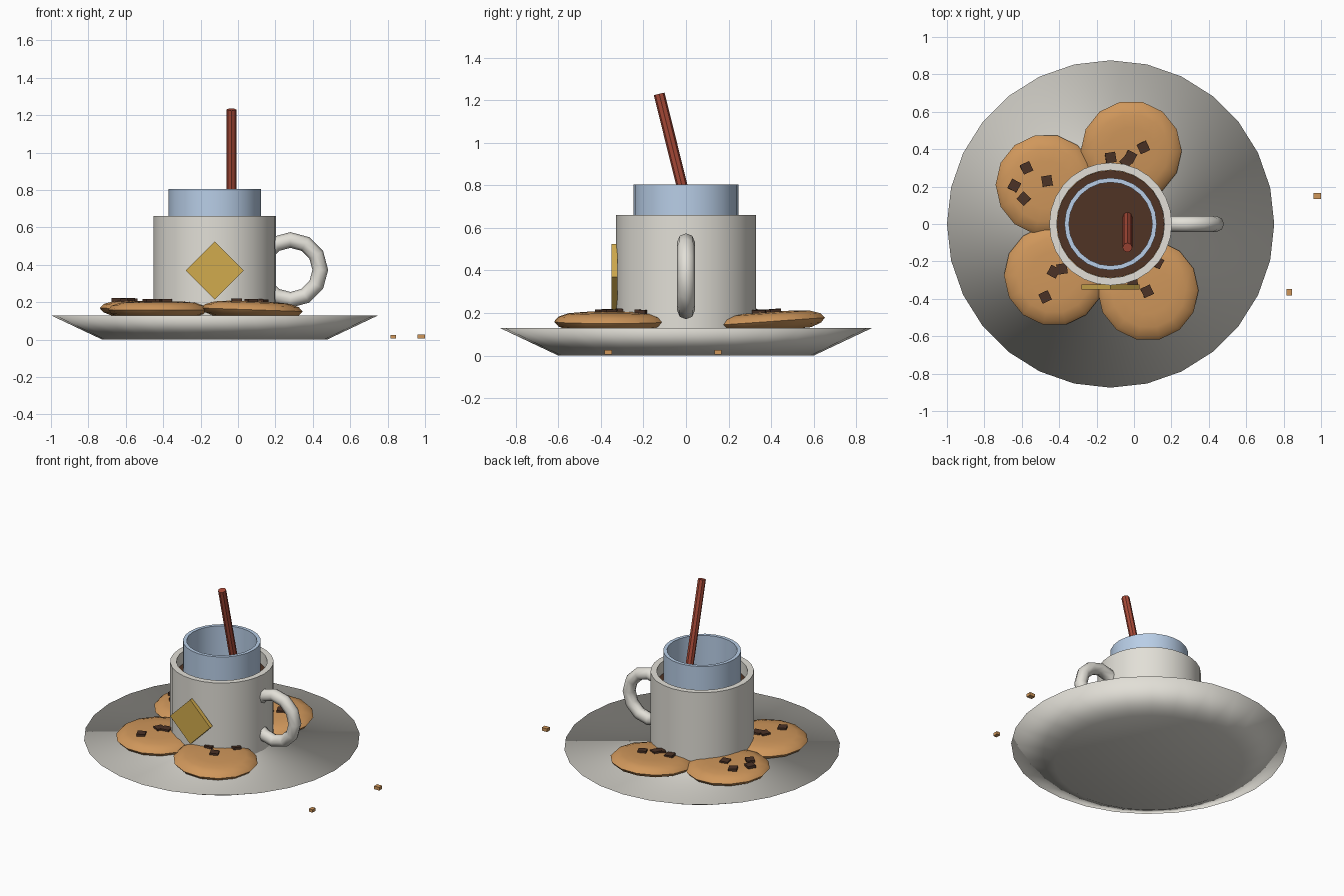
import bpy, bmesh, math
from mathutils import Vector

cube = bpy.data.objects.get("Cube")
if cube:
    bpy.data.objects.remove(cube, do_unlink=True)

CX = -0.125  # shared axis of plate, mug and glass


def material(name, r, g, b):
    m = bpy.data.materials.new(name)
    m.use_nodes = True
    m.diffuse_color = (r, g, b, 1)
    m.node_tree.nodes["Principled BSDF"].inputs["Base Color"].default_value = (r, g, b, 1)
    return m


china = material("warm white china", 0.76, 0.74, 0.68)
glass_blue = material("pale blue", 0.50, 0.64, 0.83)
coffee_brown = material("coffee brown", 0.08, 0.034, 0.018)
chocolate = material("dark chocolate", 0.07, 0.032, 0.019)
dough = material("golden dough", 0.63, 0.31, 0.105)
mustard = material("mustard yellow", 0.64, 0.41, 0.075)
cinnamon = material("cinnamon red", 0.40, 0.07, 0.04)


def finish(name, mat, angle=None):
    """Name and colour the active object; smooth it up to an angle."""
    ob = bpy.context.object
    ob.name = name
    ob.data.name = name
    ob.data.materials.append(mat)
    if angle:
        bpy.ops.object.shade_smooth_by_angle(angle=math.radians(angle))
    return ob


def lathe(name, profile, sides, mat, loc, rot=(0, 0, 0), angle=40):
    """Spin a (radius, height) profile around z."""
    bm = bmesh.new()
    verts = [bm.verts.new((r, 0, z)) for r, z in profile]
    edges = [bm.edges.new(pair) for pair in zip(verts, verts[1:])]
    bmesh.ops.spin(bm, geom=verts + edges, cent=(0, 0, 0), axis=(0, 0, 1),
                   angle=math.tau, steps=sides)
    bmesh.ops.remove_doubles(bm, verts=bm.verts, dist=1e-4)
    bmesh.ops.recalc_face_normals(bm, faces=bm.faces)
    mesh = bpy.data.meshes.new(name)
    bm.to_mesh(mesh)
    bm.free()
    ob = bpy.data.objects.new(name, mesh)
    bpy.context.collection.objects.link(ob)
    bpy.ops.object.select_all(action='DESELECT')
    ob.select_set(True)
    bpy.context.view_layer.objects.active = ob
    ob.location = loc
    ob.rotation_euler = [math.radians(a) for a in rot]
    return finish(name, mat, angle)


def box(name, size, loc, rot, mat):
    bpy.ops.mesh.primitive_cube_add(size=1, location=loc,
                                    rotation=[math.radians(a) for a in rot])
    ob = finish(name, mat)
    ob.scale = size
    return ob


# Plate: one softly shaded solid disc with a flared side
bpy.ops.mesh.primitive_cone_add(vertices=28, radius1=0.6, radius2=0.875, depth=0.13,
                                location=(CX, 0, 0.065))
finish("plate", china)
bpy.ops.object.shade_smooth()

# Mug, drink and inner glass
lathe("mug", [(0, 0.02), (0.328, 0.02), (0.328, 0.66), (0.288, 0.66), (0.288, 0.06), (0, 0.06)],
      28, china, (CX, 0, 0))
lathe("coffee", [(0, 0.55), (0.287, 0.55), (0.287, 0.575), (0, 0.575)],
      28, coffee_brown, (CX, 0, 0))
lathe("inner_glass", [(0, 0.003), (0.247, 0.003), (0.247, 0.805), (0.223, 0.805),
                      (0.223, 0.03), (0, 0.03)], 24, glass_blue, (CX, 0, 0))

# Mug handle
bpy.ops.mesh.primitive_torus_add(major_segments=12, minor_segments=8, major_radius=0.16,
                                 minor_radius=0.042, location=(0.28, 0, 0.373),
                                 rotation=(math.pi / 2, 0, 0))
finish("mug_handle", china, 50)

# Cinnamon stick leaning forward
low, high = Vector((-0.035, 0.055, 0.5)), Vector((-0.035, -0.126, 1.23))
axis = high - low
bpy.ops.mesh.primitive_cylinder_add(vertices=8, radius=0.026, depth=axis.length,
                                    location=(low + high) / 2,
                                    rotation=axis.to_track_quat('Z', 'Y').to_euler())
finish("cinnamon_stick", cinnamon)

# Tea tag: a square standing on its corner
box("tea_tag", (0.22, 0.028, 0.22), (CX, -0.337, 0.37), (0, 45, 0), mustard)

# Cookies: centre, tilt, chip positions
COOKIE = [(0, 0.045), (0.13, 0.044), (0.2, 0.038), (0.25, 0.022), (0.27, 0),
          (0.25, -0.022), (0.2, -0.04), (0, -0.045)]
cookies = [
    ("left_rear", (-0.47, 0.21), (0, 2), [(-0.575, 0.3), (-0.64, 0.205), (-0.465, 0.23), (-0.59, 0.135)]),
    ("right_rear", (-0.015, 0.39), (4, 0), [(0.05, 0.41), (-0.02, 0.36), (-0.125, 0.355), (-0.04, 0.335)]),
    ("left_front", (-0.425, -0.275), (0, 0), [(-0.475, -0.39), (-0.43, -0.255), (-0.385, -0.24)]),
    ("right_front", (0.075, -0.355), (0, 2), [(0.07, -0.36), (0.125, -0.205), (-0.01, -0.3)]),
]
for name, (x, y), (tilt_x, tilt_y), chips in cookies:
    lathe(name + "_cookie", COOKIE, 14, dough, (x, y, 0.16), (tilt_x, tilt_y, 0), 60)
    for i, (px, py) in enumerate(chips):
        rise = math.radians(tilt_x) * (py - y) - math.radians(tilt_y) * (px - x)
        box(f"{name}_chip_{i + 1}", (0.055, 0.055, 0.03), (px, py, 0.202 + rise),
            (tilt_x, tilt_y, 25 + 37 * i), chocolate)

# Crumbs beside the plate
box("crumb_rear", (0.04, 0.033, 0.022), (0.98, 0.15, 0.016), (0, 0, 0), dough)
box("crumb_front", (0.028, 0.035, 0.02), (0.83, -0.365, 0.016), (0, 0, 0), dough)
